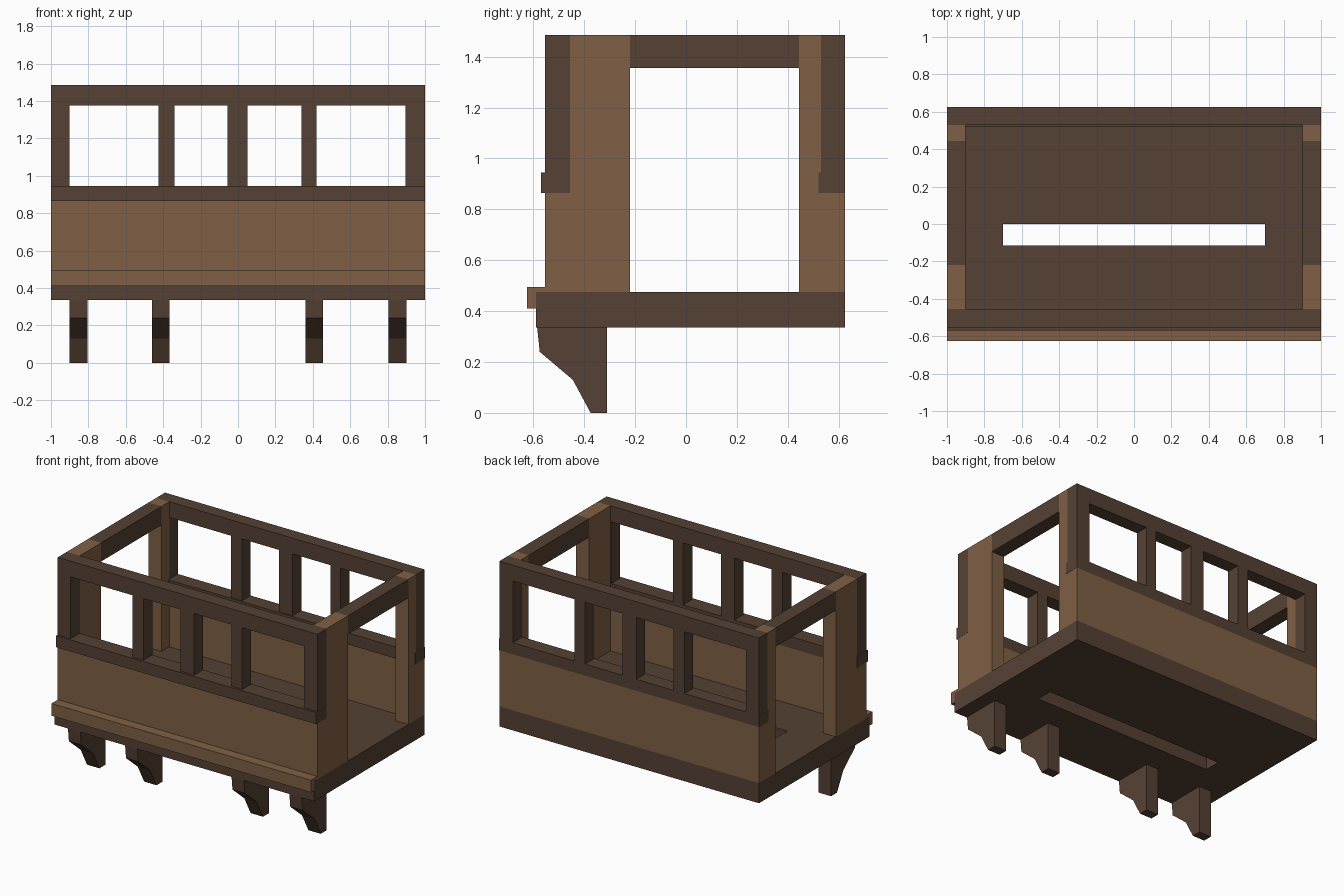
import bpy
import bmesh
from mathutils import Vector

if "Cube" in bpy.data.objects:
    bpy.data.objects.remove(bpy.data.objects["Cube"], do_unlink=True)


def make_material(name, color):
    mat = bpy.data.materials.new(name)
    mat.use_nodes = True
    mat.diffuse_color = color
    mat.node_tree.nodes["Principled BSDF"].inputs["Base Color"].default_value = color
    return mat


dark_wood = make_material("dark wood", (0.091, 0.053, 0.034, 1))
light_wood = make_material("light wood", (0.216, 0.117, 0.060, 1))


def finish(name, bm, mat):
    bmesh.ops.recalc_face_normals(bm, faces=bm.faces)
    mesh = bpy.data.meshes.new(name)
    bm.to_mesh(mesh)
    bm.free()
    mesh.materials.append(mat)
    obj = bpy.data.objects.new(name, mesh)
    bpy.context.collection.objects.link(obj)
    return obj


def box(name, x, y, z, mat):
    """Box spanning three (low, high) ranges."""
    bm = bmesh.new()
    bmesh.ops.create_cube(bm, size=1)
    for v in bm.verts:
        v.co = [(lo + hi) / 2 + c * (hi - lo) for c, (lo, hi) in zip(v.co, (x, y, z))]
    return finish(name, bm, mat)


def extrude(bm, offset):
    faces = bm.faces[:]
    result = bmesh.ops.extrude_face_region(bm, geom=faces, use_keep_orig=True)
    moved = [g for g in result["geom"] if isinstance(g, bmesh.types.BMVert)]
    bmesh.ops.translate(bm, verts=moved, vec=offset)


def lattice(name, us, vs, holes, place, offset, mat):
    """Slab with rectangular openings: grid cells minus holes, extruded."""
    bm = bmesh.new()
    grid = [[bm.verts.new(place(u, v)) for v in vs] for u in us]
    for i in range(len(us) - 1):
        for j in range(len(vs) - 1):
            if (i, j) not in holes:
                bm.faces.new((grid[i][j], grid[i + 1][j],
                              grid[i + 1][j + 1], grid[i][j + 1]))
    extrude(bm, Vector(offset))
    return finish(name, bm, mat)


FULL = (-1, 1)
FLOOR_TOP, SILL_LOW, SILL_TOP, TOP = 0.475, 0.865, 0.945, 1.485

# Floor with a long slot
lattice("floor", (-1, -0.7, 0.7, 1), (-0.59, -0.115, 0, 0.625), {(1, 1)},
        lambda u, v: (u, v, 0.335), (0, 0, FLOOR_TOP - 0.335), dark_wood)

# Front and rear walls: panel, sill and window frame
window_xs = (-1, -0.9, -0.425, -0.34, -0.055, 0.05, 0.34, 0.42, 0.895, 1)
openings = {(i, 0) for i in (1, 3, 5, 7)}
for side, outer, inner, sill in (("front", -0.555, -0.455, (-0.57, -0.455)),
                                 ("rear", 0.625, 0.53, (0.52, 0.625))):
    wall = (min(outer, inner), max(outer, inner))
    box(side + "_panel", FULL, wall, (FLOOR_TOP, SILL_LOW), light_wood)
    box(side + "_sill", (-1.001, 1.001), sill, (SILL_LOW, SILL_TOP), dark_wood)
    lattice(side + "_window_frame", window_xs, (SILL_TOP, 1.375, TOP), openings,
            lambda u, v: (u, outer, v), (0, inner - outer, 0), dark_wood)

# Ledge along the front
box("front_ledge", (-0.999, 0.999), (-0.625, -0.555), (0.41, 0.495), light_wood)

# End posts and top rails
for name, x in (("left", (0.9, 1)), ("right", (-1, -0.9))):
    box(name + "_front_post", x, (-0.455, -0.22), (FLOOR_TOP, TOP), light_wood)
    box(name + "_rear_post", x, (0.445, 0.53), (FLOOR_TOP, TOP), light_wood)
    box(name + "_top_rail", x, (-0.22, 0.445), (1.355, TOP), dark_wood)

# Brackets under the front edge
profile = ((-0.585, 0.335), (-0.575, 0.24), (-0.445, 0.13),
           (-0.375, 0), (-0.31, 0), (-0.31, 0.335))
for number, x in enumerate((-0.9, -0.46, 0.36, 0.805), 1):
    bm = bmesh.new()
    bm.faces.new([bm.verts.new((x, y, z)) for y, z in profile])
    extrude(bm, Vector((0.095, 0, 0)))
    finish(f"bracket_{number}", bm, dark_wood)
